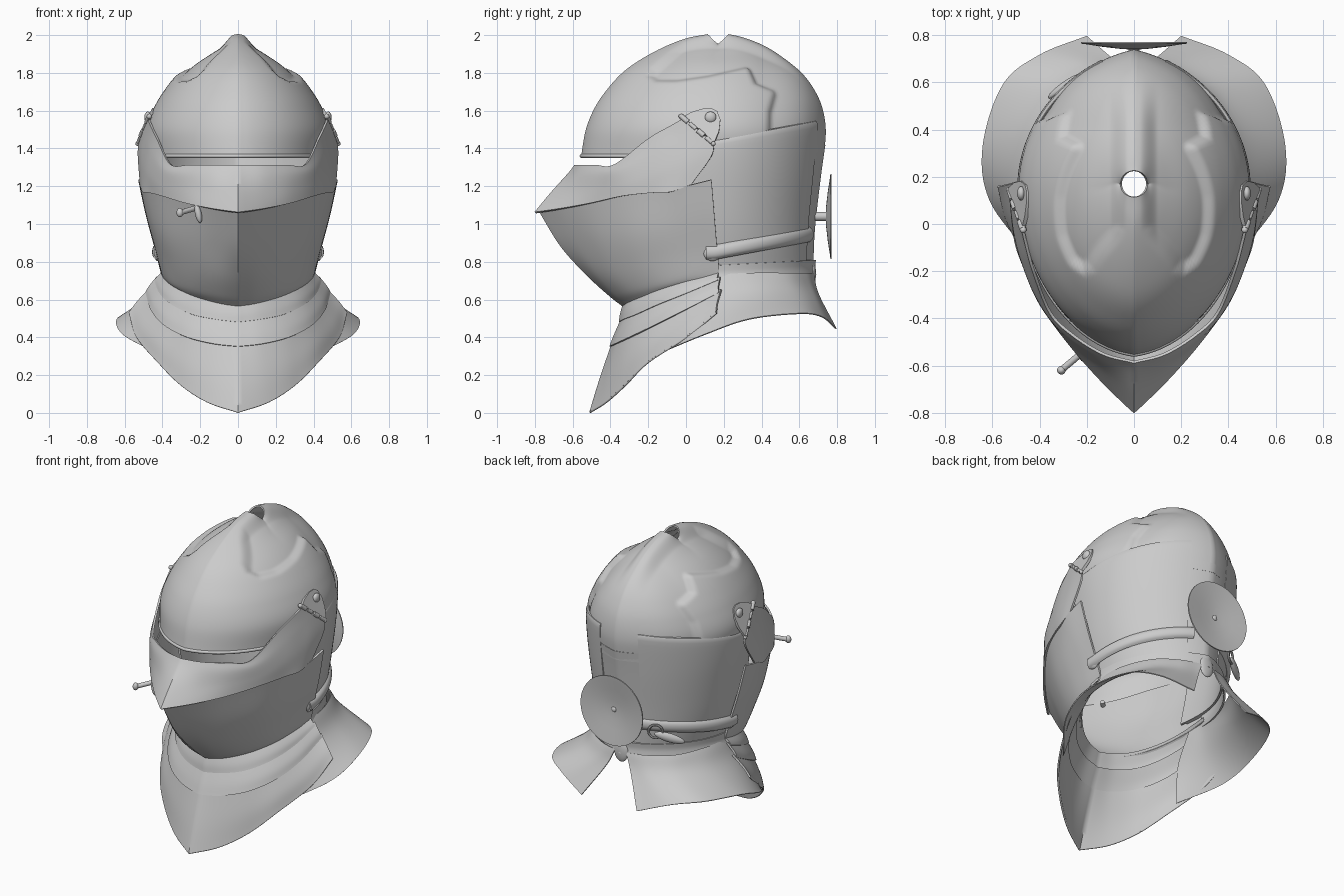
import bpy, bmesh
from math import sin, cos, pi, radians
from mathutils import Vector as V

if "Cube" in bpy.data.objects:
    bpy.data.objects.remove(bpy.data.objects["Cube"])


def spline(pts, n):
    P = [pts[0] * 2 - pts[1]] + pts + [pts[-1] * 2 - pts[-2]]
    out = []
    for i in range(n + 1):
        t = i / n * (len(pts) - 1)
        k = min(int(t), len(pts) - 2)
        f = t - k
        a, b, c, d = P[k:k + 4]
        out.append(0.5 * (2 * b + (c - a) * f + (2 * a - 5 * b + 4 * c - d) * f * f
                          + (3 * b - a - 3 * c + d) * f ** 3))
    return out


def finish(name, bm, thick=0, angle=40):
    bmesh.ops.remove_doubles(bm, verts=bm.verts, dist=1e-4)
    bmesh.ops.recalc_face_normals(bm, faces=bm.faces)
    me = bpy.data.meshes.new(name)
    bm.to_mesh(me)
    bm.free()
    ob = bpy.data.objects.new(name, me)
    bpy.context.collection.objects.link(ob)
    bpy.ops.object.select_all(action='DESELECT')
    bpy.context.view_layer.objects.active = ob
    ob.select_set(True)
    if thick:
        m = ob.modifiers.new("thickness", 'SOLIDIFY')
        m.thickness, m.offset = thick, 0
        bpy.ops.object.modifier_apply(modifier=m.name)
    bpy.ops.object.shade_smooth_by_angle(angle=radians(angle))
    return ob


def surface(name, rows, nu=36, nv=20, thick=0.012, shape=None):
    """Smooth sheet through rows of points on the +x side, mirrored to -x."""
    rows = [spline([V(p) for p in r], nu) for r in rows]
    cols = [spline([r[i] for r in rows], nv) for i in range(nu + 1)]
    bm = bmesh.new()
    for s in (1, -1):
        g = []
        for c in cols:
            pts = [shape(p) if shape else p for p in c]
            g.append([bm.verts.new((p.x * s, p.y, p.z)) for p in pts])
        for i in range(nu):
            for j in range(nv):
                bm.faces.new((g[i][j], g[i + 1][j], g[i + 1][j + 1], g[i][j + 1]))
    return finish(name, bm, thick)


def ring(yf, zf, w, zs, yb, zb, k=0.15, yc=0.15, a0=0, a1=180, n=24, kb=0.3):
    """Half cross-section, front (0 deg) to back (180 deg); k, kb make the ends pointed."""
    out = []
    for i in range(n + 1):
        a = radians(a0 + (a1 - a0) * i / n)
        ye, ze, q = (yf, zf, k) if a < pi / 2 else (yb, zb, kb)
        c = abs((1 - q) * cos(a) + q * (1 - 2 * a / pi))
        out.append((w * sin(a), yc + (ye - yc) * c, zs + (ze - zs) * c))
    return out


def rod(name, a, b, r):
    a, b = V(a), V(b)
    bpy.ops.mesh.primitive_cylinder_add(vertices=20, radius=r, depth=(b - a).length, location=(a + b) / 2)
    ob = bpy.context.object
    ob.name = name
    ob.rotation_euler = (b - a).to_track_quat('Z', 'Y').to_euler()
    bpy.ops.object.shade_smooth_by_angle(angle=radians(40))


def ball(name, loc, scale, rot=(0, 0, 0)):
    bpy.ops.mesh.primitive_uv_sphere_add(segments=20, ring_count=12, radius=1, location=loc, rotation=rot)
    ob = bpy.context.object
    ob.name, ob.scale = name, scale
    bpy.ops.object.shade_smooth()


def tube(name, half, r):
    """Round edge bead along a half curve (starting at x = 0) and its mirror."""
    pts = [V((-p[0], p[1], p[2])) for p in half[:0:-1]] + [V(p) for p in half]
    cu = bpy.data.curves.new(name, 'CURVE')
    cu.dimensions, cu.bevel_depth, cu.bevel_resolution, cu.use_fill_caps = '3D', r, 3, True
    sp = cu.splines.new('POLY')
    sp.points.add(len(pts) - 1)
    for q, p in zip(sp.points, pts):
        q.co = (*p, 1)
    bpy.context.collection.objects.link(bpy.data.objects.new(name, cu))


# Sunken wing-shaped area on the skull, outlined in side view (y, z)
WING = [V(p) for p in [(-.05, 1.96), (-.2, 1.83), (-.22, 1.78), (-.17, 1.74), (-.05, 1.74), (.12, 1.765), (.32, 1.81),
                       (.355, 1.73), (.45, 1.69), (.425, 1.6), (.42, 1.45), (.9, 1.45), (.9, 2.2), (-.05, 2.2)]]


def step(t):
    t = max(0, min(1, t))
    return t * t * (3 - 2 * t)


def emboss(p):
    q, inside, d = V((p.y, p.z)), False, 9
    for a, b in zip(WING, WING[1:] + WING[:1]):
        if (a.y > q.y) != (b.y > q.y) and q.x < a.x + (b.x - a.x) * (q.y - a.y) / (b.y - a.y):
            inside = not inside
        t = max(0, min(1, (q - a).dot(b - a) / (b - a).length_squared))
        d = min(d, (q - a - (b - a) * t).length)
    if not inside:
        return p
    depth = .028 * step(d / .045) * step(p.x / .08 - .3) * (1 - step((p.y - .4) / .25))
    return p - (p - V((0, .15, 1.4))).normalized() * depth


# Skull dome with crest ridge and plume hole
surface("skull_dome", [
    ring(-.55, 1.36, .475, 1.36, .725, 1.36), ring(-.525, 1.5, .482, 1.5, .735, 1.5),
    ring(-.475, 1.62, .437, 1.62, .715, 1.62), ring(-.405, 1.72, .375, 1.72, .668, 1.72, .18),
    ring(-.33, 1.8, .308, 1.8, .605, 1.8, .22), ring(-.24, 1.865, .235, 1.865, .52, 1.87, .3),
    ring(-.12, 1.93, .15, 1.92, .42, 1.935, .4, kb=.4), ring(0, 1.977, .085, 1.955, .31, 1.98, .4, .17, kb=.4),
    ring(.115, 2.0, .055, 1.958, .225, 2.0, 0, .17, kb=0)], 84, 72, .01, emboss)
tube("brow_rim", ring(-.552, 1.36, .478, 1.36, .725, 1.36, a1=62), .011)

# Back of the skull, cheek plates and nape bands
back = dict(a0=75, a1=180)
surface("skull_back", [ring(-.5, zs, w, zs, yb, zs, **back) for zs, w, yb in
                       [(1.42, .472, .732), (1.28, .468, .712), (1.1, .445, .69), (.95, .42, .675), (.78, .385, .668)]])
surface("cheek_plate", [ring(-.5, zs, w, zs, yb, zb, a0=78, a1=164) for zs, zb, w, yb in
                        [(1.44, 1.55, .472, .722), (1.42, 1.525, .488, .738), (1.28, 1.3, .482, .718), (1.05, 1.06, .453, .692),
                         (.9, .9, .425, .68), (.78, .8, .396, .675)]], 40, 24)
surface("nape_band", [ring(-.5, zs, w, zs, yb, zb, a0=90) for zs, zb, w, yb in
                      [(.78, .81, .402, .682), (.74, .77, .4, .678), (.71, .73, .408, .684)]], 36, 6)

# Pointed visor
surface("visor", [
    [(0, -.585, 1.31), (.13, -.55, 1.31), (.26, -.47, 1.31), (.355, -.375, 1.315), (.425, -.2, 1.45),
     (.458, -.08, 1.52), (.474, -.01, 1.56)],
    [(0, -.62, 1.265), (.14, -.57, 1.262), (.28, -.475, 1.262), (.385, -.35, 1.28), (.458, -.16, 1.37),
     (.49, -.01, 1.44), (.507, .09, 1.475)],
    [(0, -.71, 1.165), (.14, -.61, 1.17), (.28, -.487, 1.185), (.395, -.34, 1.21), (.468, -.17, 1.265),
     (.505, -.02, 1.32), (.525, .145, 1.385)],
    [(0, -.797, 1.06), (.135, -.665, 1.08), (.275, -.505, 1.11), (.397, -.335, 1.148), (.465, -.18, 1.165),
     (.5, -.08, 1.17), (.514, .03, 1.21)]], 48, 24)

# Bevor (chin guard), tucked under the visor
surface("bevor", [
    [(0, -.777, 1.075), (.132, -.65, 1.095), (.27, -.493, 1.12), (.39, -.325, 1.16), (.46, -.175, 1.172),
     (.507, -.03, 1.195), (.523, .135, 1.235)],
    [(0, -.66, .885), (.12, -.56, .9), (.25, -.435, .92), (.365, -.285, .95), (.432, -.14, .98), (.47, .01, 1.02), (.483, .15, 1.05)],
    [(0, -.525, .735), (.11, -.47, .745), (.22, -.375, .76), (.325, -.245, .79), (.39, -.11, .82), (.423, .03, .85), (.435, .165, .87)],
    [(0, -.405, .625), (.1, -.375, .635), (.2, -.305, .65), (.29, -.205, .675), (.355, -.09, .7), (.395, .04, .74), (.41, .175, .77)],
    [(0, -.335, .57), (.09, -.31, .58), (.18, -.255, .6), (.27, -.17, .63), (.335, -.07, .665), (.38, .05, .7), (.4, .175, .73)]], 48, 28)

# Front gorget: three overlapping lames with a beaded lower edge
edges = [[V(p) for p in e] for e in [
    [(0, -.335, .575), (.1, -.31, .59), (.2, -.25, .61), (.3, -.15, .65), (.365, -.02, .69), (.4, .165, .735)],
    [(0, -.35, .48), (.12, -.325, .495), (.24, -.26, .52), (.345, -.15, .57), (.41, 0, .63), (.44, .17, .7)],
    [(0, -.4, .35), (.13, -.37, .365), (.27, -.295, .4), (.385, -.17, .46), (.455, -.01, .54), (.485, .175, .635)],
    [(0, -.505, .006), (.16, -.42, .06), (.3, -.32, .15), (.42, -.2, .27), (.53, 0, .4), (.573, .16, .53)]]]
for i in range(3):
    top = [V((p.x * .97, p.y + .012, p.z + .018)) for p in edges[i]]
    mid = [(a + b) / 2 + V((a.x * .012, 0, 0)) for a, b in zip(edges[i], edges[i + 1])]
    surface("gorget_lame_%d" % (i + 1), [top, mid, edges[i + 1]], 36, 12)
tube("gorget_edge", spline(edges[3], 30), .006)

# Flared rear gorget, split at the back
surface("rear_gorget", [
    [(.375, .06, .7), (.4, .17, .73), (.38, .35, .74), (.3, .53, .74), (.17, .63, .74), (.04, .675, .74)],
    [(.4, -.07, .53), (.465, .13, .6), (.455, .37, .63), (.36, .565, .64), (.22, .665, .64), (.09, .7, .63)],
    [(.44, -.13, .32), (.61, .1, .415), (.64, .33, .495), (.555, .59, .525), (.4, .715, .51), (.2, .795, .445)]], 40, 18, .006)
ball("nape_tab", (0, .67, .74), (.05, .018, .07))

# Neck strap with rounded section, front ends and buckle
surface("neck_strap", [ring(-.5, .85 + dz, .43 + o, .85 + dz, .682 + o, .95 + dz, a0=86, a1=168) for dz, o in
                       [(-.036, 0), (-.022, .016), (0, .021), (.022, .016), (.036, 0)]], 36, 10, .008)
for s in (1, -1):
    ball("strap_end", (s * .425, .14, .85), (.022, .05, .046))
ball("buckle_tongue", (-.29, .585, .87), (.095, .02, .028), (0, radians(-18), radians(35)))
bpy.ops.mesh.primitive_torus_add(major_radius=.042, minor_radius=.008, location=(-.22, .63, .91),
                                 rotation=(radians(90), 0, radians(30)), major_segments=24, minor_segments=8)
bpy.context.object.name = "buckle_ring"

# Rondel disc on a stem
bm = bmesh.new()
prof = [bm.verts.new((r, y, 0)) for r, y in [(0, .742), (.06, .746), (.13, .754), (.2, .765), (.225, .768)]]
prof_edges = [bm.edges.new(e) for e in zip(prof, prof[1:])]
bmesh.ops.spin(bm, geom=prof + prof_edges, cent=(0, 0, 0), axis=(0, 1, 0), angle=2 * pi, steps=56)
finish("rondel", bm, .007).location.z = 1.04
rod("rondel_stem", (0, .66, 1.04), (0, .742, 1.04), .024)
ball("rondel_rivet", (0, .747, 1.04), (.017, .01, .017))

# Visor hinges with pivots, both sides
for s in (1, -1):
    def side(y, z, o=0):
        return V((s * (.533 - .45 * (z - 1.42) + o), y, z))
    bm = bmesh.new()
    bm.faces.new([bm.verts.new(side(*p)) for p in [(-.02, 1.562), (.03, 1.59), (.09, 1.608), (.135, 1.61), (.165, 1.595),
                                                   (.182, 1.55), (.175, 1.49), (.15, 1.43), (.07, 1.5)]])
    finish("hinge_plate", bm, .016)
    ball("pivot_rivet", side(.13, 1.565, .01), (.018, .03, .03))
    a, b = side(-.025, 1.57, .004), side(.145, 1.425, 0)
    for i in range(4):
        rod("hinge_knuckle", a.lerp(b, i / 4 + .02), a.lerp(b, i / 4 + .21), .011 if i % 2 else .014)
    ball("hinge_pin_head", a, (.014, .014, .014))
    ball("hinge_pin_tail", b, (.012, .012, .012))

# Lifting peg and latch
rod("lifting_peg", (-.19, -.52, 1.095), (-.305, -.617, 1.06), .014)
ball("peg_knob", (-.308, -.62, 1.06), (.018, .018, .024))
ball("peg_latch", (-.21, -.565, 1.055), (.018, .02, .05), (0, radians(-12), 0))
